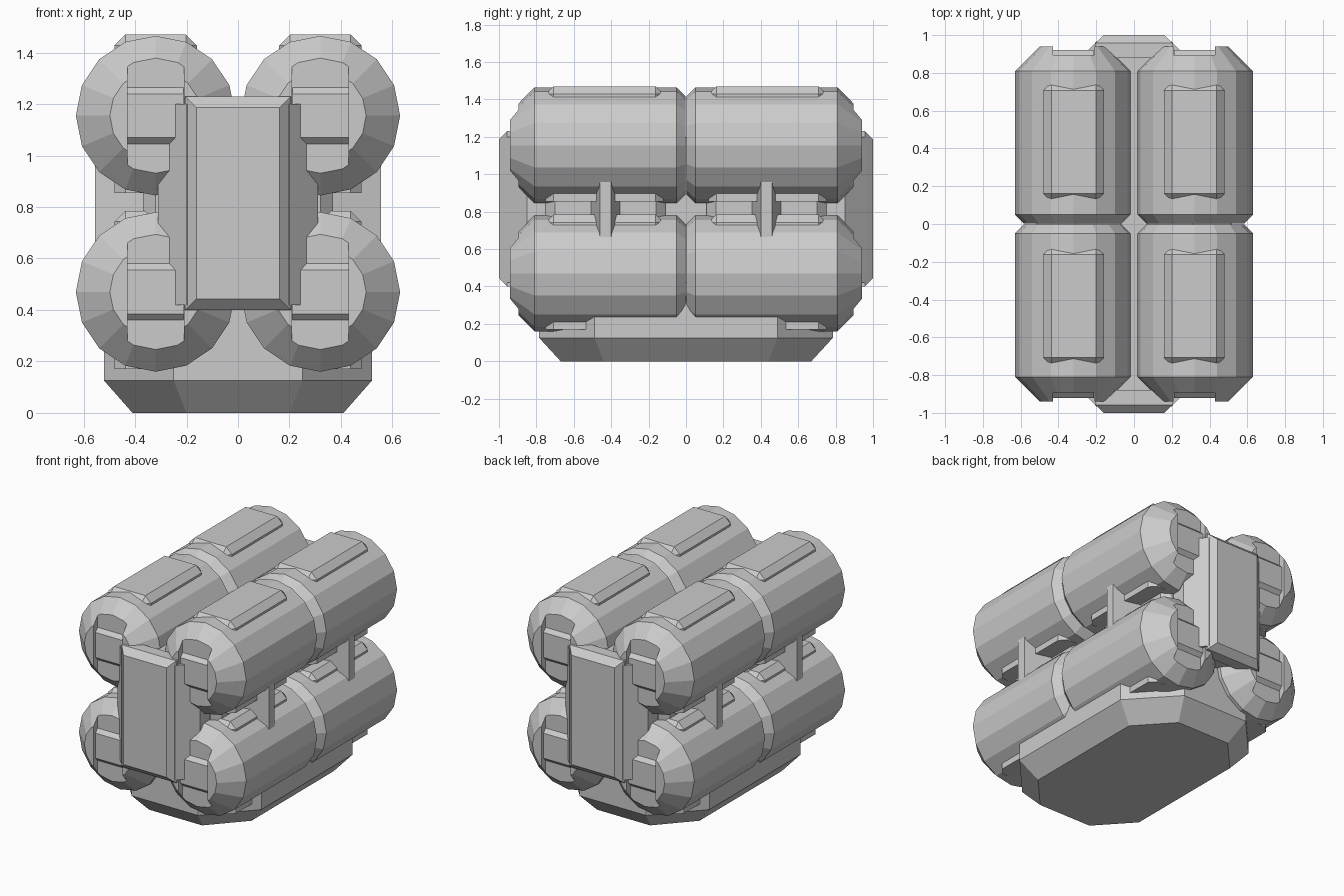
import bpy, bmesh, math
from mathutils import Matrix

old = bpy.data.objects.get("Cube")
if old:
    bpy.data.objects.remove(old, do_unlink=True)

grey = bpy.data.materials.new("plain grey")
grey.use_nodes = True
grey.diffuse_color = (0.6, 0.6, 0.6, 1)
grey.node_tree.nodes["Principled BSDF"].inputs["Base Color"].default_value = (0.6, 0.6, 0.6, 1)


def add_object(name, mesh):
    obj = bpy.data.objects.new(name, mesh)
    bpy.context.collection.objects.link(obj)
    return obj


def finish(name, bm):
    bmesh.ops.recalc_face_normals(bm, faces=bm.faces)
    mesh = bpy.data.meshes.new(name)
    bm.to_mesh(mesh)
    bm.free()
    mesh.materials.append(grey)
    return add_object(name, mesh)


def box(bm, low, high, chamfer=0, keep=None):
    """Box between two corners; chamfers the edges whose midpoint passes keep."""
    size = [h - l for l, h in zip(low, high)]
    mid = [(h + l) / 2 for l, h in zip(low, high)]
    mat = Matrix.Translation(mid) @ Matrix.Diagonal((*size, 1))
    verts = bmesh.ops.create_cube(bm, size=1, matrix=mat)["verts"]
    if chamfer:
        edges = {e for v in verts for e in v.link_edges}
        edges = [e for e in edges if keep is None
                 or keep((e.verts[0].co + e.verts[1].co) / 2)]
        bmesh.ops.bevel(bm, geom=edges, offset=chamfer, segments=1, affect='EDGES')


def loft(bm, rings):
    """Closed solid through rings with equal point counts."""
    loops = [[bm.verts.new(p) for p in ring] for ring in rings]
    for a, b in zip(loops, loops[1:]):
        for i in range(len(a)):
            j = (i + 1) % len(a)
            bm.faces.new((a[i], a[j], b[j], b[i]))
    bm.faces.new(loops[0])
    bm.faces.new(loops[-1])


def octagon(wide, long, inner_x, inner_y, z):
    """Plan outline of an eight-sided block."""
    quarter = [(wide, inner_y), (inner_x, long)]
    pts = quarter + [(-x, y) for x, y in reversed(quarter)]
    return [(x, y, z) for x, y in pts + [(-x, -y) for x, y in pts]]


# Sixteen-sided tank with chamfered ends, lying along y
SIDES = 16
bm = bmesh.new()
profile = [(-0.94, 0.178), (-0.81, 0.31), (-0.05, 0.31), (-0.002, 0.262)]
loft(bm, [[(r * math.cos(math.tau * i / SIDES), y, r * math.sin(math.tau * i / SIDES))
           for i in range(SIDES)] for y, r in profile])
tank = finish("tank_front_upper_left", bm)

# Slot cut across the outer end of the tank
bm = bmesh.new()
box(bm, (-0.11, -1.1, -0.4), (0.11, -0.895, 0.4))
cutter = finish("slot_cutter", bm)
cutter.hide_render = True
mod = tank.modifiers.new("slot", 'BOOLEAN')
mod.operation = 'DIFFERENCE'
mod.solver = 'EXACT'
mod.object = cutter
bpy.context.view_layer.objects.active = tank
bpy.ops.object.modifier_apply(modifier=mod.name)
bpy.data.objects.remove(cutter, do_unlink=True)

# Raised block in the slot and chamfered pad on the top
bm = bmesh.new()
box(bm, (-0.109, -0.92, -0.125), (0.109, -0.85, 0.125), 0.04,
    lambda c: c.y < -0.91 and abs(c.z) > 0.1)
end_block = finish("end_block_front_upper_left", bm)
bm = bmesh.new()
box(bm, (-0.16, -0.75, -0.3), (0.16, -0.12, 0.315), 0.042, lambda c: c.z > 0)
top_pad = finish("top_pad_front_upper_left", bm)

# Place eight copies of the tank and its details
CX, HIGH, LOW = 0.32, 1.155, 0.47
for part in (tank, end_block, top_pad):
    base = part.name.replace("_front_upper_left", "")
    for side, x in (("left", CX), ("right", -CX)):
        for level, z in (("upper", HIGH), ("lower", LOW)):
            for end, turn in (("front", 0), ("back", math.pi)):
                name = "_".join((base, end, level, side))
                obj = part if name == part.name else add_object(name, part.data)
                obj.location = (x, 0, z)
                obj.rotation_euler = (0, 0, turn)

# Eight-sided base with a sloping underside
bm = bmesh.new()
loft(bm, [octagon(0.41, 0.67, 0.2, 0.44, 0),
          octagon(0.52, 0.785, 0.25, 0.49, 0.125),
          octagon(0.52, 0.785, 0.25, 0.49, 0.42)])
finish("base", bm)

# Central core with tapered ends
bm = bmesh.new()
loft(bm, [octagon(0.31, 0.965, 0.2, 0.85, z) for z in (0.42, 1.2)])
finish("core", bm)

# End plates, side connector blocks and tall ribs
for end, s in (("front", -1), ("back", 1)):
    bm = bmesh.new()
    ya, yb = sorted((s, s * 0.88))
    box(bm, (-0.205, ya, 0.4), (0.205, yb, 1.23), 0.043, lambda c: abs(c.y) > 0.99)
    finish("end_plate_" + end, bm)

    bm = bmesh.new()
    ya, yb = sorted((s * 0.11, s * 0.75))
    box(bm, (-0.37, ya, 0.5), (0.37, yb, 1.12), 0.05,
        lambda c: abs(c.x) > 0.3 and 0.6 < c.z < 1.0)
    finish("connector_" + end, bm)

    bm = bmesh.new()
    ring = [(0.34, -0.085), (0.555, -0.03), (0.555, 0.03), (0.34, 0.085)]
    ring += [(-x, -y) for x, y in ring]
    loft(bm, [[(x, y + s * 0.43, z) for x, y in ring] for z in (0.5, 1.12)])
    finish("rib_" + end, bm)
